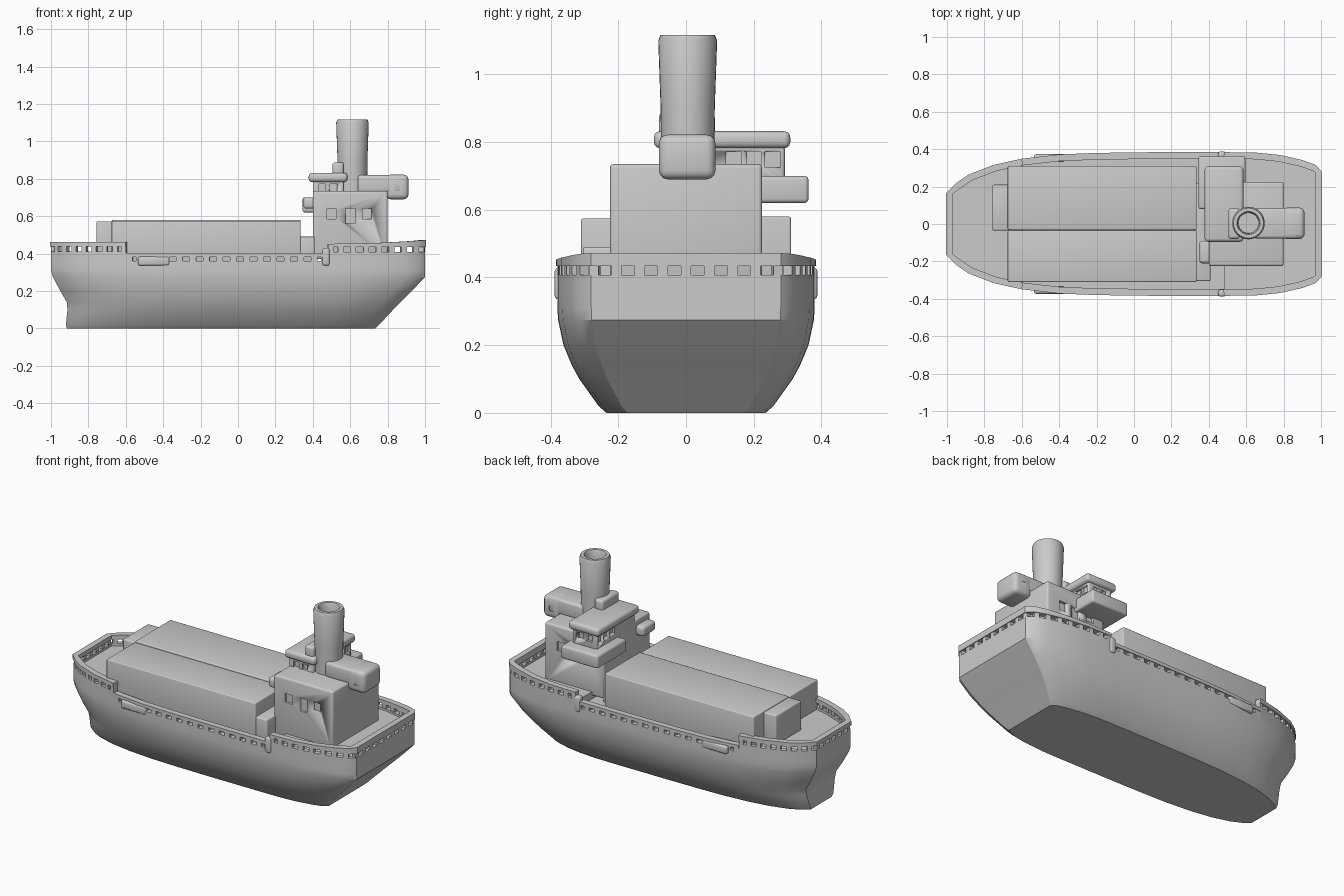
import bpy, bmesh, math
from mathutils import Vector

if "Cube" in bpy.data.objects:
    bpy.data.objects.remove(bpy.data.objects["Cube"])

# Half outline of the deck edge, bow to stern (x, half width)
HALF = [(-1, .165), (-.95, .215), (-.88, .262), (-.75, .312), (-.6, .345), (-.4, .368), (-.2, .376),
        (.1, .38), (.48, .38), (.65, .378), (.78, .365), (.9, .338), (.97, .312), (1, .28)]


def finish(bm, name, smooth=35):
    bmesh.ops.recalc_face_normals(bm, faces=bm.faces)
    me = bpy.data.meshes.new(name)
    bm.to_mesh(me)
    bm.free()
    ob = bpy.data.objects.new(name, me)
    bpy.context.collection.objects.link(ob)
    bpy.ops.object.select_all(action='DESELECT')
    ob.select_set(True)
    bpy.context.view_layer.objects.active = ob
    if smooth:
        bpy.ops.object.shade_smooth_by_angle(angle=math.radians(smooth))
    return ob


def box(name, x, y, z, bevel=.01):
    bm = bmesh.new()
    bmesh.ops.create_cube(bm, size=1)
    for v in bm.verts:
        for i, r in enumerate((x, y, z)):
            v.co[i] = (r[0] + r[1]) / 2 + v.co[i] * (r[1] - r[0])
    if bevel:
        bmesh.ops.bevel(bm, geom=bm.edges[:], offset=bevel, segments=3, profile=.5, affect='EDGES')
    return finish(bm, name)


def cut(ob, ranges):
    for r in ranges:
        c = box('cutter', *r, bevel=0)
        m = ob.modifiers.new('cut', 'BOOLEAN')
        m.object, m.solver = c, 'EXACT'
        bpy.context.view_layer.objects.active = ob
        bpy.ops.object.modifier_apply(modifier=m.name)
        bpy.data.objects.remove(c)


def loft(name, rings):
    bm = bmesh.new()
    vs = [[bm.verts.new(p) for p in r] for r in rings]
    n = len(vs[0])
    for a, b in zip(vs, vs[1:]):
        for i in range(n):
            bm.faces.new((a[i], a[(i + 1) % n], b[(i + 1) % n], b[i]))
    bm.faces.new(vs[0])
    bm.faces.new(vs[-1])
    return finish(bm, name, 28)


def hull_ring(z, xb, xs, w):
    side = [(xb + (x + 1) / 2 * (xs - xb), y / .38 * w) for x, y in HALF]
    return [(x, -y, z) for x, y in side] + [(x, y, z) for x, y in reversed(side)]


# Hull: bottom, bilge, knuckle, main deck
loft('hull', [hull_ring(*lv) for lv in (
    (0, -.915, .735, .235), (.02, -.92, .755, .258), (.1, -.912, .83, .315), (.14, -.915, .87, .337),
    (.2, -.95, .93, .362), (.275, -.99, 1, .378), (.31, -1, 1, .38), (.35, -1, 1, .38))])


def loop_part(lo, hi):
    return [(x, y) for x, y in HALF if lo <= x <= hi]


fore = loop_part(-1, -.6)
mid = loop_part(-.6, .48)
aft = loop_part(.48, 1)
fore_path = fore[::-1] + [(x, -y) for x, y in fore]
aft_path = [(x, -y) for x, y in aft] + aft[::-1]

# Raised fore and aft decks
for name, p in (('fore_deck', fore_path), ('aft_deck', aft_path)):
    loft(name, [[(x, y, z) for x, y in p] for z in (.34, .395)])


def strip(bm, path, z0, z1, out, thick):
    pts = [Vector(p) for p in path]
    rows = []
    for i, p in enumerate(pts):
        d = (pts[min(i + 1, len(pts) - 1)] - pts[max(i - 1, 0)]).normalized()
        n = Vector((-d.y, d.x))
        a, b = p - n * out, p + n * (thick - out)
        rows.append([bm.verts.new((q.x, q.y, f(p.x) if callable(f) else f))
                     for q, f in ((a, z0), (b, z0), (b, z1), (a, z1))])
    for r, s in zip(rows, rows[1:]):
        for k in range(4):
            bm.faces.new((r[k], r[(k + 1) % 4], s[(k + 1) % 4], s[k]))
    bm.faces.new(rows[0])
    bm.faces.new(rows[-1])


def point_at(path, s):
    for a, b in zip(path, path[1:]):
        a, b = Vector(a), Vector(b)
        seg = (b - a).length
        if s <= seg:
            return a.lerp(b, s / seg)
        s -= seg
    return Vector(path[-1])


def bulwark(name, path, z, top, step, post):
    """Lower band, evenly spaced posts and a top rail."""
    bm = bmesh.new()
    strip(bm, path, z[0], z[1], 0, .03)
    strip(bm, path, z[2], top, .004, .036)
    length = sum((Vector(b) - Vector(a)).length for a, b in zip(path, path[1:]))
    n = round(length / step)
    for i in range(n + 1):
        s = min(max(i * length / n, post / 2), length - post / 2)
        strip(bm, [point_at(path, s - post / 2), point_at(path, s + post / 2)], z[1] - .003, z[2] + .003, 0, .027)
    finish(bm, name)


bulwark('fore_bulwark', fore_path, (.38, .41, .437), .462, .058, .026)
bulwark('aft_bulwark', aft_path, (.38, .408, .434), lambda x: .452 + .02 * max(0, (x - .5) * 2) ** 2, .068, .03)
mid_z = (.335, .36, .382)
bulwark('left_bulwark', mid[::-1], mid_z, .402, .072, .035)
bulwark('right_bulwark', [(x, -y) for x, y in mid], mid_z, .402, .072, .035)

# Brackets where the bulwark height changes
for s in (-1, 1):
    for x, y, w, name in ((-.45, .365, .17, 'fore_bracket'), (.47, .38, .04, 'aft_bracket')):
        y0, y1 = sorted((s * (y - .03), s * (y + .008)))
        box(name, (x - w / 2, x + w / 2), (y0, y1), (.335, .385 if x < 0 else .43), .012)

# Cargo: two rows, a stagger at the bow and a low step by the deckhouse
box('cargo_right', (-.675, .335), (-.31, -.033), (.34, .574), .006)
box('cargo_left', (-.675, .335), (-.03, .31), (.34, .58), .006)
box('cargo_front', (-.757, -.66), (-.035, .21), (.34, .572), .008)
box('cargo_step', (.32, .41), (-.305, .22), (.34, .49), .008)

# Deckhouse with recessed side windows
house = box('deckhouse', (.4, .8), (-.225, .225), (.37, .735), .012)
cut(house, [((x - .025, x + .025), (s * .225 - .015, s * .225 + .015), (zb, .64))
            for s in (-1, 1) for x, zb in ((.5, .585), (.6, .56), (.69, .585))])

# Bridge: wing platform, wheelhouse, roof
box('bridge_wing', (.345, .595), (.08, .362), (.62, .7), .012)
box('bridge_knob', (.35, .43), (-.21, -.09), (.64, .7), .015)
wheel = box('wheelhouse', (.4, .565), (-.08, .292), (.68, .79), .01)
cut(wheel, [((x - .018, x + .018), (s - .015, s + .015), (.735, .772)) for s in (-.08, .292) for x in (.45, .51)]
    + [((f - .015, f + .015), (y - .022, y + .022), (.725, .772)) for f in (.4, .565) for y in (.14, .2, .255)])
box('bridge_roof', (.378, .585), (-.095, .308), (.782, .832), .018)

# Funnel with hollow top, plus its base blocks
bm = bmesh.new()
prof = [(.0, .7), (.078, .7), (.08, .9), (.087, 1.1), (.08, 1.117), (.062, 1.117), (.056, 1.105), (.054, 1.05), (0, 1.05)]
vs = [bm.verts.new((r, 0, z)) for r, z in prof]
edges = [bm.edges.new(e) for e in zip(vs, vs[1:])]
bmesh.ops.spin(bm, geom=vs + edges, axis=(0, 0, 1), cent=(0, 0, 0), angle=2 * math.pi, steps=32)
bmesh.ops.remove_doubles(bm, verts=bm.verts, dist=1e-4)
finish(bm, 'funnel').location = (.612, .005, 0)
box('funnel_collar', (.505, .565), (-.08, .085), (.8, .888), .015)

# Aft housing: flat arm ending in a drum with a cross hole
box('aft_arm', (.64, .88), (-.078, .085), (.725, .82), .016)
drum = box('aft_drum', (.79, .912), (-.08, .087), (.69, .822), .026)
cut(drum, [((.838, .866), (-.2, .2), (.735, .768))])
